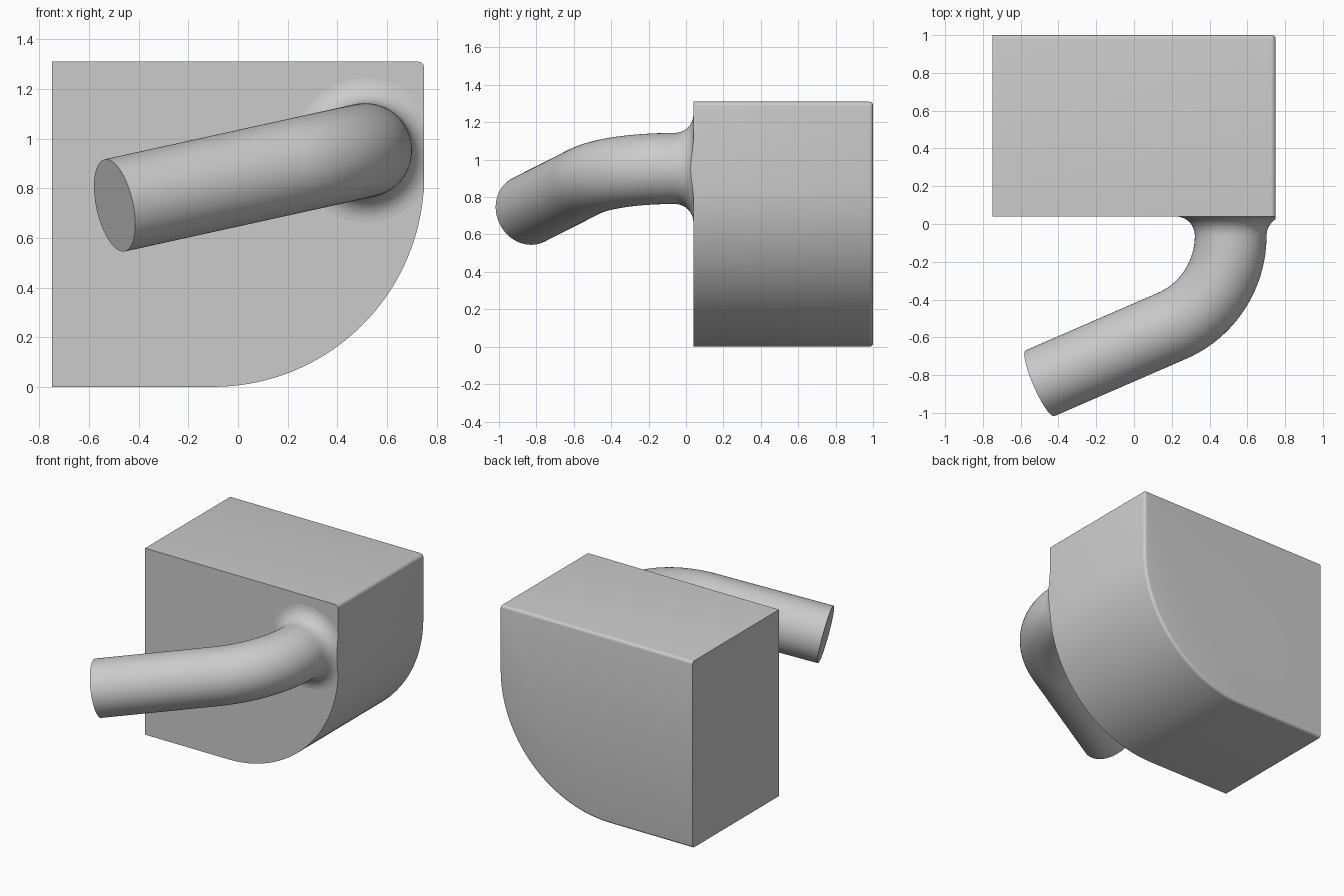
import bpy
import bmesh
import math
from mathutils import Vector

default = bpy.data.objects.get("Cube")
if default:
    bpy.data.objects.remove(default, do_unlink=True)

grey = bpy.data.materials.new("light_grey")
grey.use_nodes = True
colour = (0.6, 0.6, 0.6, 1)
grey.diffuse_color = colour
grey.node_tree.nodes["Principled BSDF"].inputs["Base Color"].default_value = colour

LEFT, RIGHT, TOP = -0.75, 0.75, 1.31
FRONT, BACK = 0.04, 1.0


def finish(bm, name):
    """Turn a bmesh into a smooth-shaded object with sharp edges kept."""
    bmesh.ops.recalc_face_normals(bm, faces=bm.faces)
    mesh = bpy.data.meshes.new(name)
    bm.to_mesh(mesh)
    bm.free()
    mesh.materials.append(grey)
    obj = bpy.data.objects.new(name, mesh)
    bpy.context.collection.objects.link(obj)
    bpy.ops.object.select_all(action='DESELECT')
    obj.select_set(True)
    bpy.context.view_layer.objects.active = obj
    bpy.ops.object.shade_smooth_by_angle(angle=math.radians(30))
    return obj


def arc(cx, cz, radius, start, end, steps):
    """Points on a circular arc, angles in degrees."""
    angles = [math.radians(start + (end - start) * i / steps) for i in range(steps + 1)]
    return [(cx + radius * math.cos(a), cz + radius * math.sin(a)) for a in angles]


# Block: square profile with one large round corner and one small one
big, small = 0.85, 0.025
profile = [(LEFT, TOP), (LEFT, 0)]
profile += arc(RIGHT - big, big, big, -90, 0, 40)
profile += arc(RIGHT - small, TOP - small, small, 0, 90, 5)
bm = bmesh.new()
face = bm.faces.new([bm.verts.new((x, FRONT, z)) for x, z in profile])
new = bmesh.ops.extrude_face_region(bm, geom=[face])["geom"]
bmesh.ops.translate(bm, vec=(0, BACK - FRONT, 0),
                    verts=[g for g in new if isinstance(g, bmesh.types.BMVert)])
if not face.is_valid or len(bm.faces) < len(profile) + 2:
    bmesh.ops.holes_fill(bm, edges=bm.edges)
bmesh.ops.recalc_face_normals(bm, faces=bm.faces)

# Rounded back rim, leaving the straight -x edge sharp
rim = [e for e in bm.edges
       if all(v.co.y > BACK - 0.001 for v in e.verts)
       and not all(v.co.x < LEFT + 0.001 for v in e.verts)]
bmesh.ops.bevel(bm, geom=rim, offset=0.02, segments=4, profile=0.5,
                affect='EDGES', clamp_overlap=False)
finish(bm, "block")

# Bent pipe: flared root, circular bend, straight run
radius, flare, bend = 0.19, 0.1, 0.52
root = Vector((0.512, FRONT, 0.953))
side = Vector((-0.977, 0, -0.215)).normalized()
out = Vector((0, -1, 0))
across = side.cross(out)
turn = math.radians(67)
rings = []
for i in range(9):
    a = math.pi / 2 * i / 8
    rings.append((root + out * flare * (1 - math.cos(a)), out,
                  radius + flare * (1 - math.sin(a))))
start = root + out * flare
for i in range(1, 25):
    a = turn * i / 24
    heading = out * math.cos(a) + side * math.sin(a)
    centre = start + side * bend * (1 - math.cos(a)) + out * bend * math.sin(a)
    rings.append((centre, heading, radius))
run = (-0.497 - centre.x) / heading.x
rings.append((centre + heading * run, heading, radius))

SIDES = 64
bm = bmesh.new()
loops = []
for centre, heading, r in rings:
    normal = across.cross(heading)
    loops.append([bm.verts.new(centre + r * (normal * math.cos(t) + across * math.sin(t)))
                  for t in (math.tau * k / SIDES for k in range(SIDES))])
for lower, upper in zip(loops, loops[1:]):
    for k in range(SIDES):
        n = (k + 1) % SIDES
        bm.faces.new((lower[k], lower[n], upper[n], upper[k]))
bm.faces.new(loops[0])
bm.faces.new(loops[-1])

# Trim the flare flush with the side of the block, then open the hidden root
bmesh.ops.bisect_plane(bm, geom=bm.verts[:] + bm.edges[:] + bm.faces[:], dist=1e-5,
                       plane_co=(RIGHT, 0, 0), plane_no=(1, 0, 0), clear_outer=True)
bmesh.ops.holes_fill(bm, edges=[e for e in bm.edges if e.is_boundary])
hidden = [f for f in bm.faces if all(abs(v.co.y - FRONT) < 1e-5 for v in f.verts)]
bmesh.ops.delete(bm, geom=hidden, context='FACES')
finish(bm, "bent_pipe")
